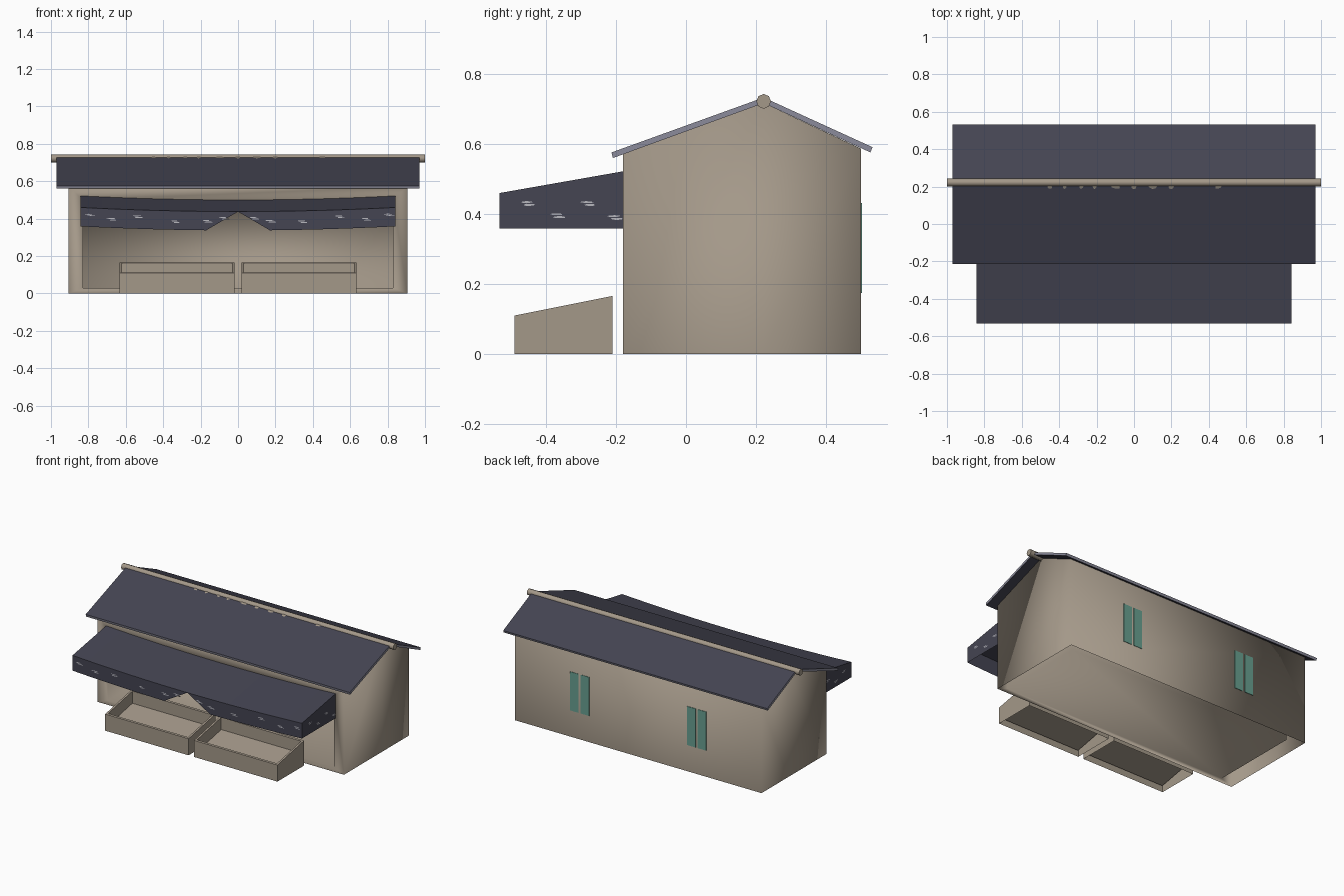
import bpy, bmesh, math, random
from mathutils import Vector as V

if "Cube" in bpy.data.objects:
    bpy.data.objects.remove(bpy.data.objects["Cube"])

random.seed(4)


def mat(name, col):
    m = bpy.data.materials.new(name)
    m.diffuse_color = (*col, 1)
    m.use_nodes = True
    m.node_tree.nodes["Principled BSDF"].inputs["Base Color"].default_value = m.diffuse_color
    return m


WALL = mat("warm_plaster", (0.37, 0.315, 0.25))
ROOF = mat("dark_slate", (0.058, 0.058, 0.084))
TRIM = mat("grey_trim", (0.26, 0.26, 0.33))
GLASS = mat("teal_glass", (0.14, 0.35, 0.28))
PALE = mat("pale_mark", (0.48, 0.48, 0.52))


def make(name, verts, faces, mats, smooth=False):
    me = bpy.data.meshes.new(name)
    me.from_pydata([tuple(v) for v in verts], [], faces)
    bm = bmesh.new()
    bm.from_mesh(me)
    bmesh.ops.recalc_face_normals(bm, faces=bm.faces)
    bm.to_mesh(me)
    bm.free()
    for m in mats:
        me.materials.append(m)
    for p in me.polygons:
        p.use_smooth = smooth
    ob = bpy.data.objects.new(name, me)
    bpy.context.collection.objects.link(ob)
    return ob


def slab(x0, x1, prof):
    """Closed prism: y-z profile extruded along x."""
    n = len(prof)
    v = [(x, y, z) for x in (x0, x1) for y, z in prof]
    f = [tuple(range(n)), tuple(range(n, 2 * n))]
    f += [(i, (i + 1) % n, n + (i + 1) % n, n + i) for i in range(n)]
    return v, f


# Building shell: gable ends, back wall, framed deep front recess, open underside
W = 0.905
prof = [(-0.18, 0), (-0.18, 0.572), (0.222, 0.717), (0.5, 0.587), (0.5, 0), (0.222, 0)]
v = [(x, y, z) for x in (-W, W) for y, z in prof]
f = []
for o in (0, 6):
    f += [(o, o + 1, o + 2, o + 5), (o + 5, o + 2, o + 3, o + 4)]
f += [(1, 2, 8, 7), (2, 3, 9, 8), (3, 4, 10, 9)]
IX, Z0, Z1 = 0.83, 0.03, 0.5
for y in (-0.18, 0.42):
    v += [(-IX, y, Z0), (IX, y, Z0), (IX, y, Z1), (-IX, y, Z1)]
outer = [0, 6, 7, 1]
for i in range(4):
    j = (i + 1) % 4
    f.append((outer[i], outer[j], 12 + j, 12 + i))       # front frame
    f.append((12 + i, 12 + j, 16 + j, 16 + i))           # recess sides
f.append((16, 17, 18, 19))
make("building_shell", v, f, [WALL], smooth=True)

# Roof slab with lighter cut edges
v, f = slab(-0.97, 0.97, [(-0.213, 0.576), (0.222, 0.733), (0.533, 0.591),
                          (0.527, 0.576), (0.222, 0.717), (-0.209, 0.560)])
roof = make("roof", v, f, [ROOF, TRIM])
for p in roof.data.polygons:
    eave = abs(p.normal.y) > 0.7
    p.material_index = 1 if abs(p.normal.x) > 0.7 or eave else 0

# Ridge pole
ring = [(0.222 + 0.021 * math.cos(math.tau * i / 8), 0.722 + 0.021 * math.sin(math.tau * i / 8))
        for i in range(8)]
v, f = slab(-1, 1, ring)
pole = make("ridge_pole", v, f, [WALL], smooth=True)
bpy.context.view_layer.objects.active = pole
pole.select_set(True)
bpy.ops.object.shade_smooth_by_angle(angle=math.radians(50))

# Cloth awning: sagging top, front valance with a central notch, side flaps
AX, AY = 0.843, -0.533


def sag(x):
    return -0.022 * (1 - (x / AX) ** 2)


half = [0.17, 0.3, 0.45, 0.6, 0.73, AX]
xs = [-x for x in reversed(half)] + [0] + half
v, f = [], []
for x in xs:
    s = sag(x)
    hem = 0.359 + s if x else 0.4375
    v += [(x, -0.18, 0.522 + s), (x, AY, 0.46 + s), (x, AY, hem)]
for i in range(len(xs) - 1):
    a, b = 3 * i, 3 * i + 3
    f += [(a, a + 1, b + 1, b), (a + 1, a + 2, b + 2, b + 1)]
n = len(v)
v += [(-AX, -0.18, 0.359), (AX, -0.18, 0.359)]
f += [(0, 1, 2, n), (n - 3, n - 2, n - 1, n + 1)]
make("awning", v, f, [ROOF])


# Thin irregular flecks painted on a surface
def flecks(name, m, spots):
    v, f = [], []
    for c, u, w in spots:
        c, u, w = V(c), V(u), V(w)
        k = len(v)
        for i in range(8):
            a = math.tau * i / 8
            r = random.uniform(0.7, 1.1)
            v.append(c + u * math.cos(a) * r + w * math.sin(a) * r)
        f.append(tuple(range(k, k + 8)))
    return make(name, v, f, [m])


marks = []
for x, z in [(0.8, 0.41), (0.68, 0.392), (0.54, 0.412), (0.34, 0.39), (0.17, 0.395), (0.08, 0.412)]:
    for s in (-1, 1):
        for dx, dz in ((0, 0.004), (0.012, -0.004)):
            marks.append(((s * x + dx, AY - 0.0015, z + sag(x) + 0.012 + dz),
                          (0.024, 0, 0), (0, 0, 0.003)))
for y, z in [(-0.455, 0.43), (-0.37, 0.395), (-0.285, 0.43), (-0.205, 0.39)]:
    for s in (-1, 1):
        for dy, dz in ((0, 0.004), (0.008, -0.004)):
            marks.append(((s * (AX + 0.0015), y + dy, z + dz), (0, 0.02, 0), (0, 0, 0.003)))
flecks("awning_marks", PALE, marks)

# Worn patches on the front slope beside the ridge
slope = V((0, 0.435, 0.157)).normalized()
up = V((0, -slope.z, slope.y))
top = V((0, 0.222, 0.733))
flecks("roof_patches", WALL,
       [(top + V((x, 0, 0)) - slope * 0.024 + up * 0.002, (r, 0, 0), slope * 0.012)
        for x, r in [(-0.45, 0.013), (-0.37, 0.01), (-0.28, 0.012), (-0.21, 0.012), (-0.1, 0.028),
                     (0, 0.015), (0.1, 0.025), (0.2, 0.018), (0.45, 0.02)]])

# Back windows: two narrow panes each
for side, cx in (("left", -0.43), ("right", 0.43)):
    v, f = [], []
    for s in (-1, 1):
        bv, bf = slab(cx + s * 0.039 - 0.031, cx + s * 0.039 + 0.031,
                      [(0.497, 0.175), (0.503, 0.175), (0.503, 0.432), (0.497, 0.432)])
        f += [tuple(i + len(v) for i in q) for q in bf]
        v += bv
    make("back_window_" + side, v, f, [GLASS])


# Display bins: slanted rim, sunken tray, open underside
def bin_(name, x0, x1):
    y0, y1, t = -0.49, -0.21, 0.013

    def rim(y):
        return 0.11 + (y - y0) / (y1 - y0) * 0.056

    def loop(d, zf):
        return [(x, y, zf(y)) for x, y in ((x0 + d, y0 + d), (x1 - d, y0 + d),
                                           (x1 - d, y1 - d), (x0 + d, y1 - d))]
    v = loop(0, lambda y: 0) + loop(0, rim) + loop(t, rim) + loop(t, lambda y: rim(y) - 0.08)
    f = [(4 * k + i, 4 * k + (i + 1) % 4, 4 * k + 4 + (i + 1) % 4, 4 * k + 4 + i)
         for k in range(3) for i in range(4)]
    f.append((12, 13, 14, 15))
    make(name, v, f, [WALL])


bin_("display_bin_left", -0.633, -0.02)
bin_("display_bin_right", 0.02, 0.633)
